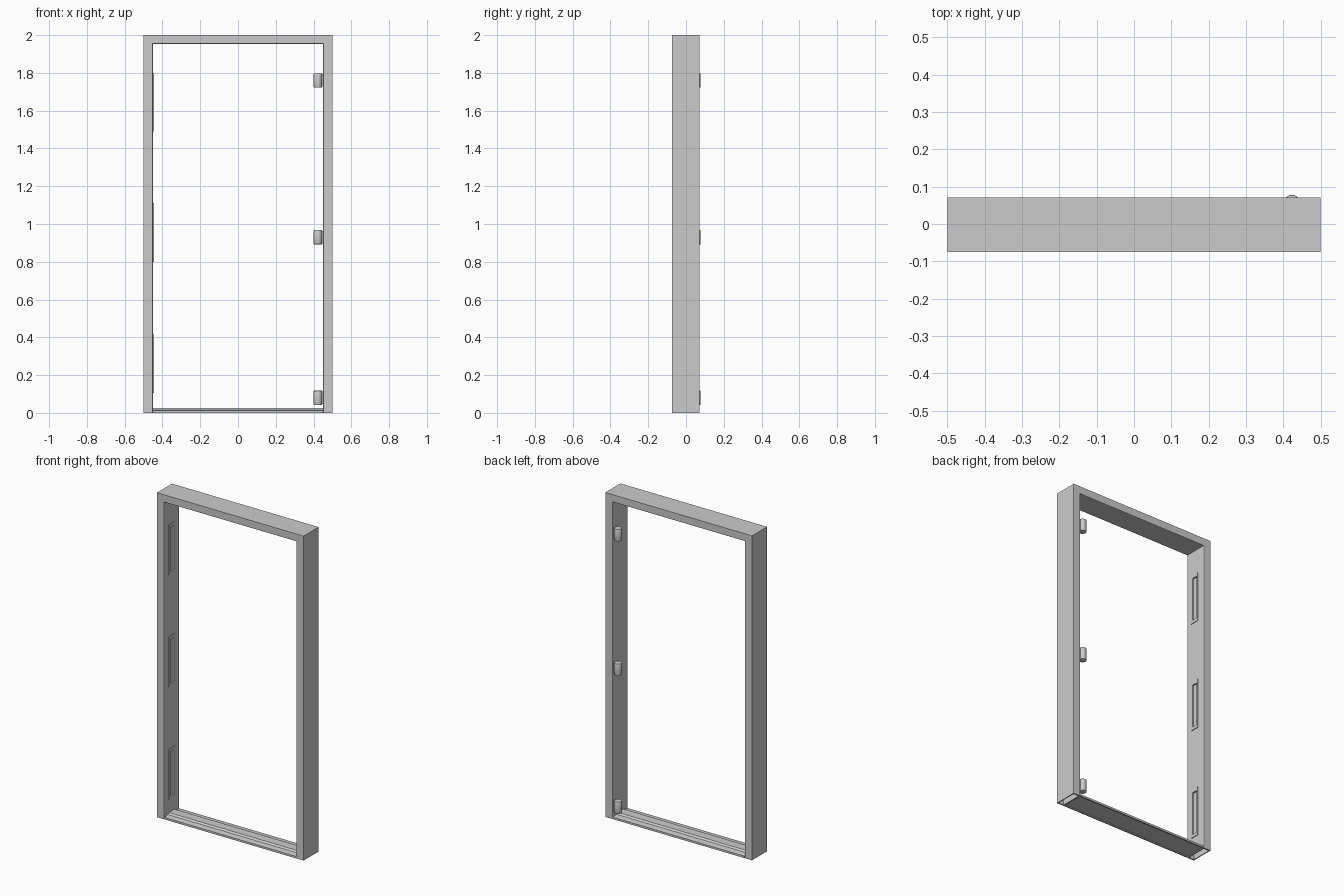
import bpy
import bmesh
from mathutils import Vector

old = bpy.data.objects.get("Cube")
if old:
    bpy.data.objects.remove(old, do_unlink=True)

FRONT, BACK = -0.075, 0.071
LATCH_Z = (0.26, 0.955, 1.645)
HINGE_Z = (0.08, 0.93, 1.76)

steel = bpy.data.materials.new("grey steel")
steel.use_nodes = True
steel.diffuse_color = (0.6, 0.6, 0.6, 1)
steel.node_tree.nodes["Principled BSDF"].inputs["Base Color"].default_value = (0.6, 0.6, 0.6, 1)


def finish(name, bm):
    bmesh.ops.recalc_face_normals(bm, faces=bm.faces)
    mesh = bpy.data.meshes.new(name)
    bm.to_mesh(mesh)
    bm.free()
    mesh.materials.append(steel)
    obj = bpy.data.objects.new(name, mesh)
    bpy.context.collection.objects.link(obj)
    return obj


def add_box(bm, low, high):
    low, high = Vector(low), Vector(high)
    verts = bmesh.ops.create_cube(bm, size=1)["verts"]
    for v in verts:
        v.co = (low + high) / 2 + v.co * (high - low)


def prism(name, points, axis, start, end):
    """Extrude a closed 2D outline along x or y."""
    bm = bmesh.new()
    place = (lambda a, b: (start, a, b)) if axis == "x" else (lambda a, b: (a, start, b))
    face = bm.faces.new([bm.verts.new(place(a, b)) for a, b in points])
    new = bmesh.ops.extrude_face_region(bm, geom=[face])["geom"]
    shift = Vector((end - start, 0, 0)) if axis == "x" else Vector((0, end - start, 0))
    bmesh.ops.translate(bm, vec=shift, verts=[v for v in new if isinstance(v, bmesh.types.BMVert)])
    return finish(name, bm)


def cut(obj, cutter):
    mod = obj.modifiers.new("cut", "BOOLEAN")
    mod.operation = "DIFFERENCE"
    mod.solver = "EXACT"
    mod.object = cutter
    cutter.hide_render = True
    cutter.hide_set(True)


# Surround: two jambs and a head in one piece, softened round the opening
outline = [(-0.5, 0), (-0.45, 0), (-0.45, 1.953), (0.45, 1.953),
           (0.45, 0), (0.5, 0), (0.5, 2), (-0.5, 2)]
surround = prism("door_surround", outline, "y", FRONT, BACK)
bm = bmesh.new()
bm.from_mesh(surround.data)
inner = [e for e in bm.edges
         if all(abs(v.co.x) < 0.46 for v in e.verts)
         and abs(e.verts[0].co.y - e.verts[1].co.y) < 0.01
         and max(v.co.z for v in e.verts) > 1]
bmesh.ops.bevel(bm, geom=inner, offset=0.005, segments=2, affect="EDGES", profile=0.5)
bm.to_mesh(surround.data)
bm.free()

# Jambs are hollow and open underneath
bm = bmesh.new()
for side in (-1, 1):
    xs = sorted((side * 0.458, side * 0.494))
    add_box(bm, (xs[0], FRONT + 0.008, -0.1), (xs[1], BACK - 0.008, 1.94))
cut(surround, finish("jamb_hollow_cutter", bm))

# Latch openings through the right jamb
bm = bmesh.new()
for z in LATCH_Z:
    add_box(bm, (-0.475, -0.022, z - 0.135), (-0.43, 0.012, z + 0.135))
slots = finish("latch_slot_cutter", bm)
cut(surround, slots)

# Latch plates lie on the inner face of the right jamb
bm = bmesh.new()
for z in LATCH_Z:
    add_box(bm, (-0.452, -0.035, z - 0.155), (-0.446, 0.022, z + 0.155))
cut(finish("latch_plates", bm), slots)

# Threshold with a raised middle, set between the jambs
sill = [(FRONT, 0), (FRONT, 0.012), (-0.04, 0.016), (-0.03, 0.025), (0.025, 0.025),
        (0.035, 0.016), (BACK, 0.012), (BACK, 0), (BACK - 0.008, 0),
        (BACK - 0.008, 0.006), (FRONT + 0.008, 0.006), (FRONT + 0.008, 0)]
prism("threshold", sill, "x", -0.45, 0.45)

# Hinges: a knuckle and its leaf on the left jamb
for label, z in zip(("lower", "middle", "upper"), HINGE_Z):
    bm = bmesh.new()
    ring = bmesh.ops.create_cone(bm, cap_ends=True, segments=32, radius1=0.022,
                                 radius2=0.022, depth=0.076)["verts"]
    bmesh.ops.translate(bm, vec=(0.423, 0.056, z), verts=ring)
    rims = [e for e in bm.edges if abs(e.verts[0].co.z - e.verts[1].co.z) < 0.001]
    bmesh.ops.bevel(bm, geom=rims, offset=0.003, segments=2, affect="EDGES", profile=0.5)
    add_box(bm, (0.43, 0.05, z - 0.033), (0.451, 0.062, z + 0.033))
    hinge = finish(label + "_hinge", bm)
    bpy.ops.object.select_all(action="DESELECT")
    hinge.select_set(True)
    bpy.context.view_layer.objects.active = hinge
    bpy.ops.object.shade_smooth_by_angle()
